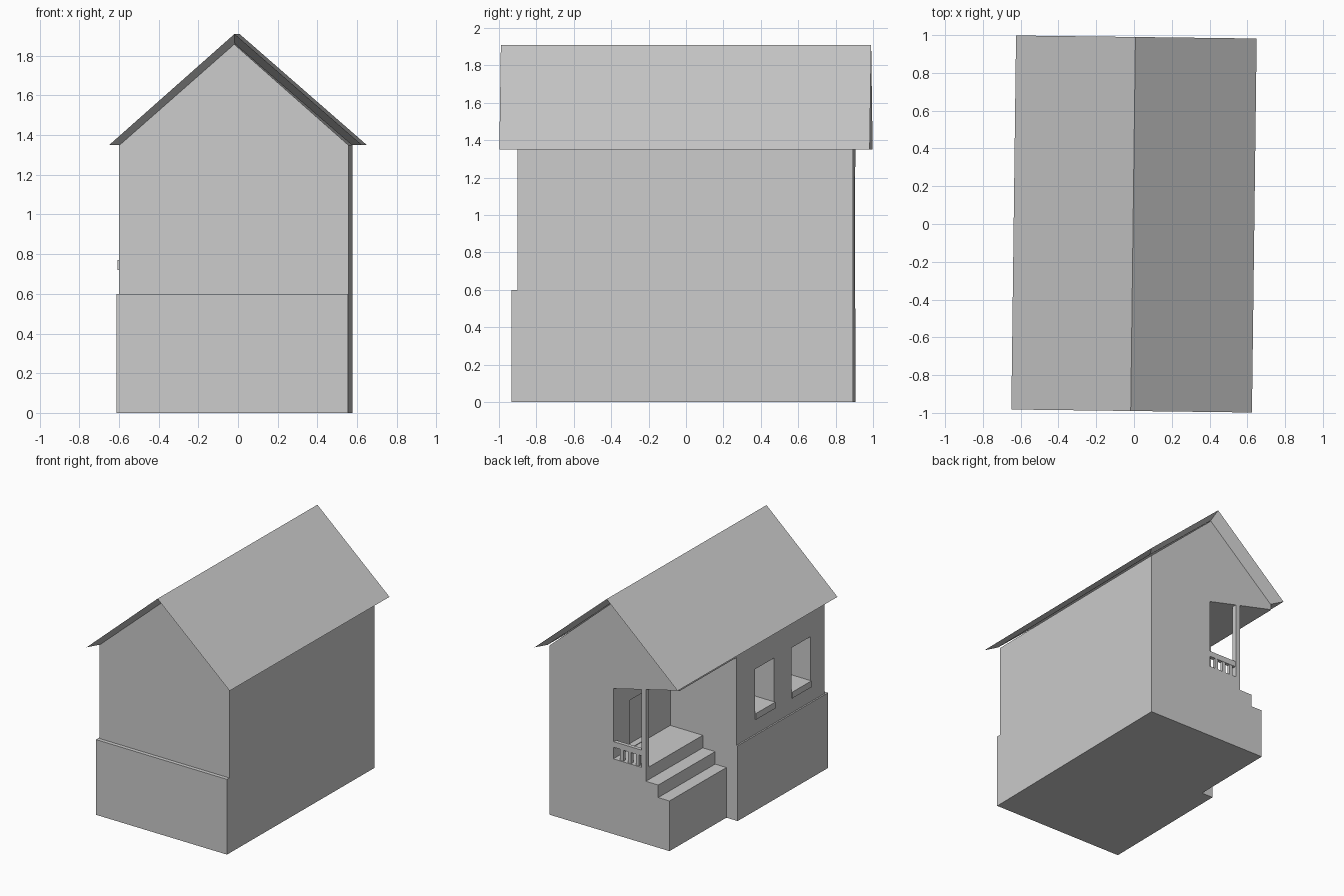
import bpy, bmesh

if "Cube" in bpy.data.objects:
    bpy.data.objects.remove(bpy.data.objects["Cube"], do_unlink=True)

TURN = -0.0126          # slight turn of the whole building
BACK, PORCH = 0.9, 0.195

grey = bpy.data.materials.new("plain_grey")
grey.use_nodes = True
COLOUR = (0.6, 0.6, 0.6, 1)
grey.diffuse_color = COLOUR
grey.node_tree.nodes["Principled BSDF"].inputs["Base Color"].default_value = COLOUR


def finish(name, bm):
    bmesh.ops.recalc_face_normals(bm, faces=bm.faces)
    mesh = bpy.data.meshes.new(name)
    bm.to_mesh(mesh)
    bm.free()
    mesh.materials.append(grey)
    ob = bpy.data.objects.new(name, mesh)
    bpy.context.collection.objects.link(ob)
    ob.rotation_euler.z = TURN
    return ob


def prism(name, profile, y0, y1):
    """Extrude an (x, z) outline along y."""
    bm = bmesh.new()
    face = bm.faces.new([bm.verts.new((x, y0, z)) for x, z in profile])
    new = bmesh.ops.extrude_face_region(bm, geom=[face])["geom"]
    moved = [v for v in new if isinstance(v, bmesh.types.BMVert)]
    bmesh.ops.translate(bm, verts=moved, vec=(0, y1 - y0, 0))
    return finish(name, bm)


def box(name, x0, x1, y0, y1, z0, z1):
    return prism(name, [(x0, z0), (x1, z0), (x1, z1), (x0, z1)], y0, y1)


def combine(target, tool, operation):
    tool.hide_render = True
    mod = target.modifiers.new("cut", "BOOLEAN")
    mod.operation, mod.solver, mod.object = operation, "EXACT", tool
    bpy.context.view_layer.objects.active = target
    bpy.ops.object.modifier_apply(modifier=mod.name)
    bpy.data.objects.remove(tool, do_unlink=True)


# Walls with gables, and the wider base
house = prism("house_walls", [(-0.588, 0), (0.567, 0), (0.567, 1.35),
                              (-0.01, 1.86), (-0.588, 1.35)], -0.895, BACK)
combine(house, box("base", -0.6, 0.567, -0.925, PORCH + 0.1, 0, 0.6), "UNION")

# Porch corner cut away, leaving floor, steps and sloped ceiling
porch = [(0, 0.6), (0, 1.16), (-0.57, 1.3), (-0.8, 1.3), (-0.8, -0.1), (-0.5, -0.1),
         (-0.5, 0.4), (-0.4, 0.4), (-0.4, 0.5), (-0.29, 0.5), (-0.29, 0.6)]
combine(house, prism("porch_cutter", porch, PORCH, 1.0), "DIFFERENCE")

# Door recess
combine(house, box("door_cutter", -0.05, 0.05, 0.46, 0.7, 0.605, 0.99), "DIFFERENCE")

# Window recesses with sills
for i, y in enumerate((-0.157, -0.605)):
    combine(house, box("window_cutter", -0.7, -0.4, y - 0.118, y + 0.118, 0.72, 1.12),
            "DIFFERENCE")
    box(f"window_sill_{i + 1}", -0.597, -0.4, y - 0.118, y + 0.118, 0.72, 0.77)

# Roof: sharp edged shell whose underside slopes back to the walls
bm = bmesh.new()
rings = []
for half, top, y in ((0.637, 1.91, -0.99), (0.637, 1.91, 0.99),
                     (0.585, 1.86, BACK), (0.585, 1.86, -0.895)):
    rings.append([bm.verts.new(p) for p in
                  ((-half, y, 1.35), (-0.005, y, top), (half, y, 1.35))])
for a, b in zip(rings, rings[1:] + rings[:1]):
    for k in range(2):
        bm.faces.new((a[k], a[k + 1], b[k + 1], b[k]))
for k in (0, 2):
    bm.faces.new([r[k] for r in rings])
finish("roof", bm)

# Porch post and railing
box("porch_post", -0.29, -0.25, BACK - 0.04, BACK, 0.6, 1.24)
box("porch_rail", -0.25, 0, BACK - 0.035, BACK - 0.005, 0.69, 0.735)
for i in range(3):
    x = -0.07 - 0.07 * i
    box(f"baluster_{i + 1}", x - 0.014, x + 0.014, BACK - 0.033, BACK - 0.007, 0.6, 0.69)
